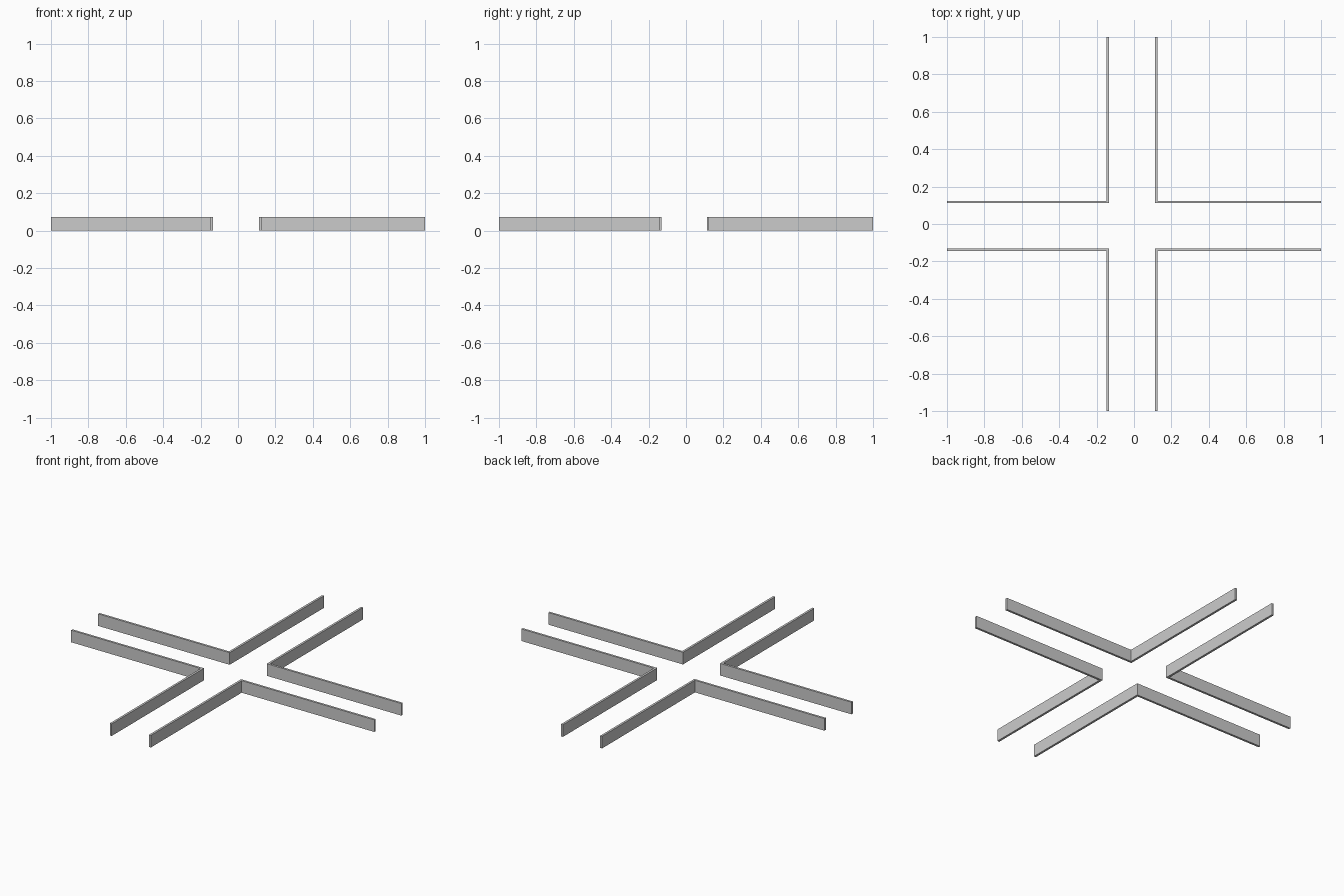
import bpy
import bmesh

if "Cube" in bpy.data.objects:
    bpy.data.objects.remove(bpy.data.objects["Cube"])

HEIGHT = 0.072
THICK = 0.013


def corner_wall(name, x, y, sx, sy):
    """L-shaped wall: inner corner at (x, y), arms running out to the model edge."""
    ox, oy = x + sx * THICK, y + sy * THICK
    profile = [(x, y), (sx, y), (sx, oy), (ox, oy), (ox, sy), (x, sy)]
    bm = bmesh.new()
    base = bm.faces.new([bm.verts.new((px, py, 0)) for px, py in profile])
    ext = bmesh.ops.extrude_face_region(bm, geom=[base], use_keep_orig=True)
    top = [v for v in ext["geom"] if isinstance(v, bmesh.types.BMVert)]
    bmesh.ops.translate(bm, verts=top, vec=(0, 0, HEIGHT))
    bmesh.ops.recalc_face_normals(bm, faces=bm.faces)
    mesh = bpy.data.meshes.new(name)
    bm.to_mesh(mesh)
    bm.free()
    bpy.context.collection.objects.link(bpy.data.objects.new(name, mesh))


# Four corner walls around a slightly off-centre crossing
for side, x, sx in (("left", -0.133, -1), ("right", 0.112, 1)):
    for end, y, sy in (("front", -0.131, -1), ("back", 0.111, 1)):
        corner_wall(f"{end}_{side}_wall", x, y, sx, sy)
